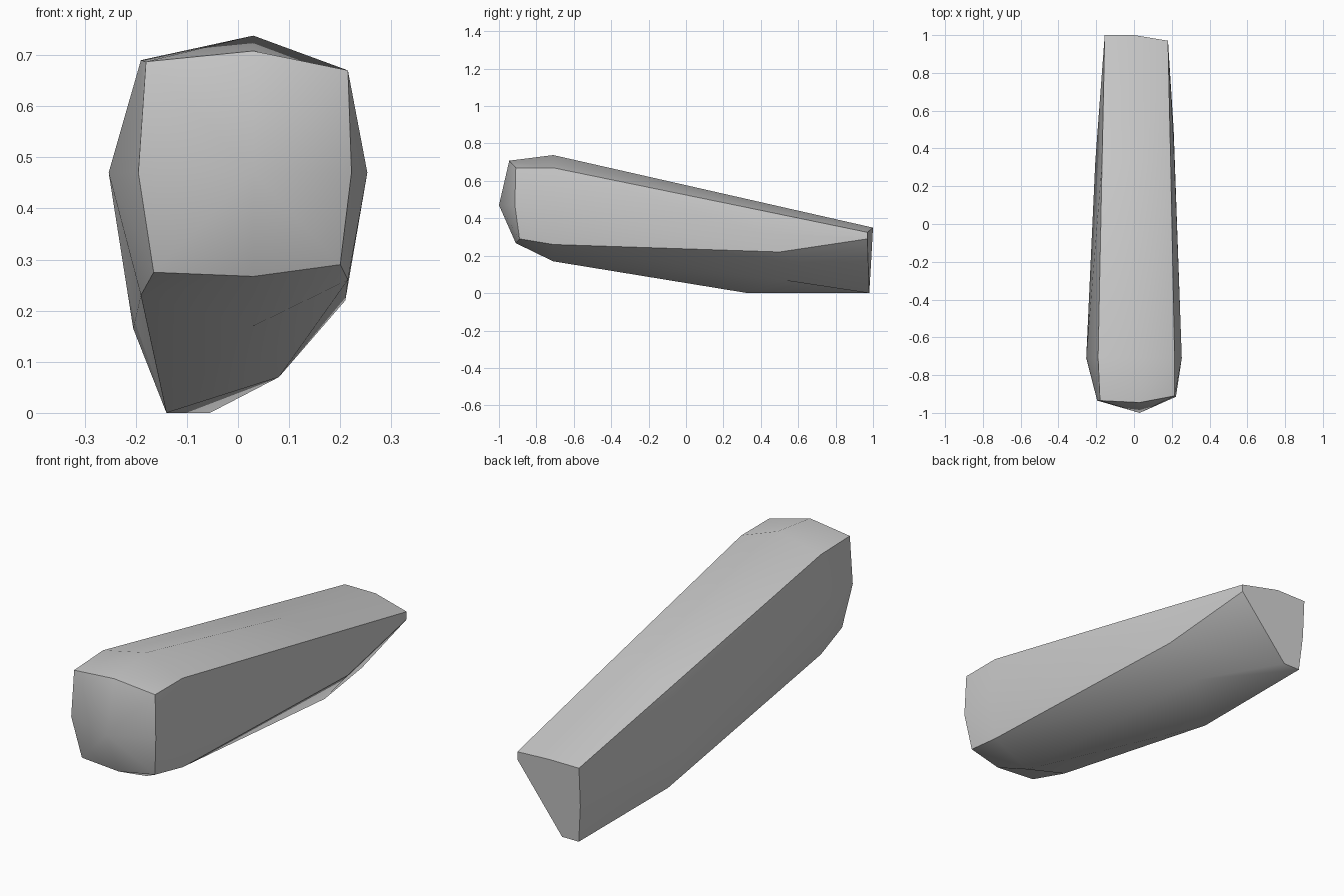
import bpy, bmesh

cube = bpy.data.objects.get("Cube")
if cube:
    bpy.data.objects.remove(cube, do_unlink=True)

# Single plain grey material
grey = bpy.data.materials.new("plain grey")
grey.use_nodes = True
colour = (0.6, 0.6, 0.6, 1.0)
grey.diffuse_color = colour
grey.node_tree.nodes["Principled BSDF"].inputs["Base Color"].default_value = colour

# Cross-sections from front to back. Point order: top -x corner, top middle,
# top +x corner, +x middle, bottom +x corner, bottom middle,
# bottom -x corner, -x middle
SECTIONS = [
    [(-.18, -.935, .687), (.03, -.945, .708), (.215, -.91, .67), (.222, -.915, .47),
     (.20, -.89, .29), (.03, -.91, .267), (-.165, -.90, .275), (-.195, -.935, .47)],
    [(-.19, -.71, .69), (.03, -.71, .738), (.215, -.71, .67), (.253, -.71, .47),
     (.215, -.71, .26), (.03, -.71, .17), (-.19, -.71, .23), (-.253, -.71, .47)],
    [(-.169, .33, .483), (.015, .33, .502), (.194, .33, .457), (.211, .42, .32),
     (.21, .50, .22), (.08, .516, .07), (-.14, .33, 0), (-.205, .33, .165)],
    [(-.155, 1, .35), (0, 1, .35), (.18, .97, .325), (.18, .97, .307),
     (.18, .97, .29), (-.055, .98, 0), (-.14, .98, 0), (-.155, .99, .17)],
]
CORNERS = (0, 2, 4, 6)

bm = bmesh.new()
rings = [[bm.verts.new(p) for p in section] for section in SECTIONS]

# Long walls
for a, b in zip(rings, rings[1:]):
    for i in range(8):
        j = (i + 1) % 8
        bm.faces.new((a[i], a[j], b[j], b[i]))

# Shallow pointed front and flat back
apex = bm.verts.new((.03, -1, .47))
for i in range(8):
    bm.faces.new((apex, rings[0][(i + 1) % 8], rings[0][i]))
bm.faces.new(rings[-1])
bmesh.ops.recalc_face_normals(bm, faces=bm.faces)

# Smooth panels with hard corner, front and back edges
for face in bm.faces:
    face.smooth = True
for a, b in zip(rings, rings[1:]):
    for i in CORNERS:
        bm.edges.get((a[i], b[i])).smooth = False
for ring in (rings[0], rings[-1]):
    for i in range(8):
        bm.edges.get((ring[i], ring[(i + 1) % 8])).smooth = False

mesh = bpy.data.meshes.new("tapered_block")
bm.to_mesh(mesh)
bm.free()
mesh.materials.append(grey)
block = bpy.data.objects.new("tapered_block", mesh)
bpy.context.collection.objects.link(block)
